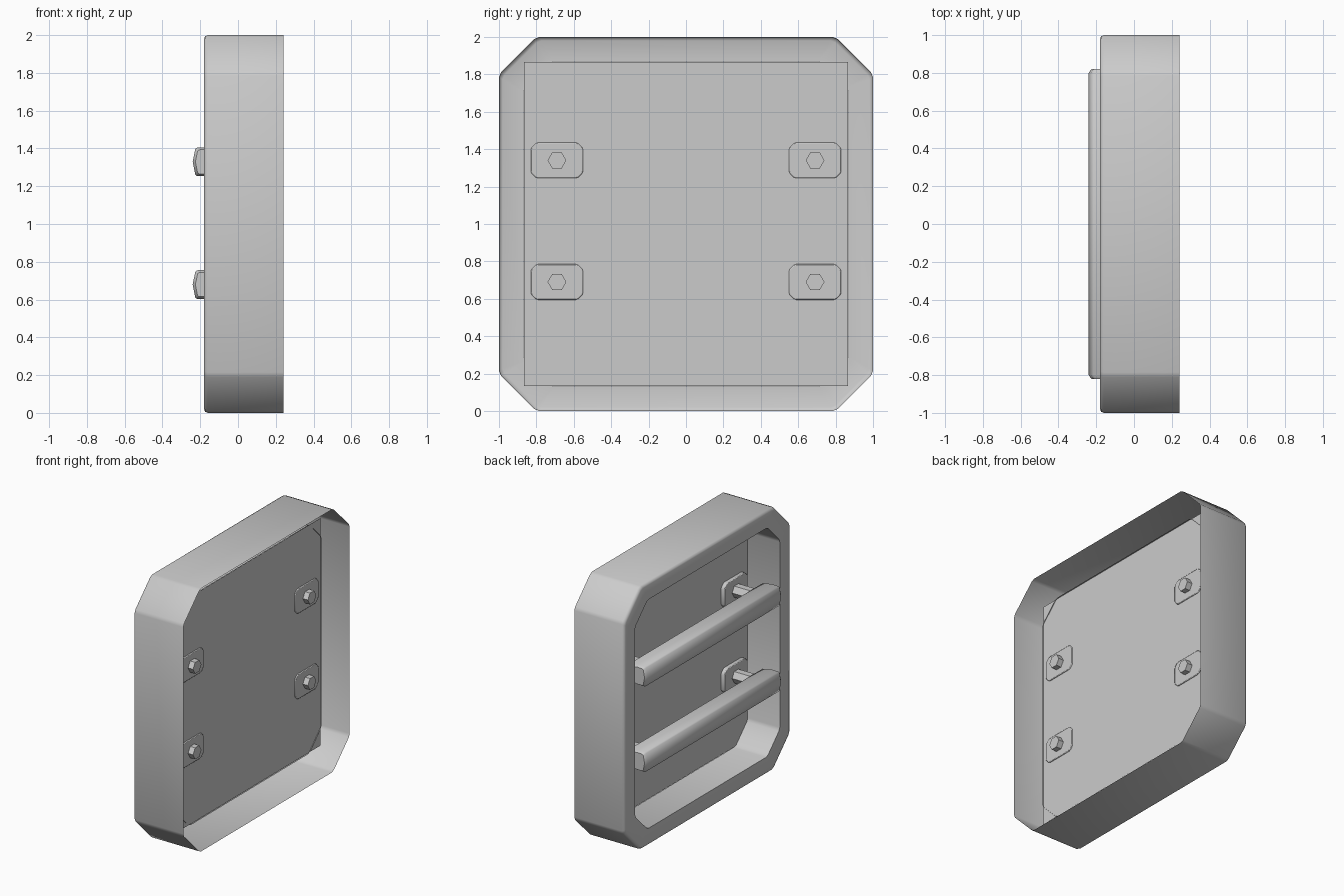
import bpy, bmesh, math
from mathutils import Vector

if "Cube" in bpy.data.objects:
    bpy.data.objects.remove(bpy.data.objects["Cube"])

PANEL_X = 0.09
BAR_Z = (0.68, 1.33)


def finish(name, bm, angle=40, bevel=0.0):
    mesh = bpy.data.meshes.new(name)
    bmesh.ops.recalc_face_normals(bm, faces=bm.faces)
    bm.to_mesh(mesh)
    bm.free()
    ob = bpy.data.objects.new(name, mesh)
    bpy.context.collection.objects.link(ob)
    if bevel:
        mod = ob.modifiers.new("soft_edges", 'BEVEL')
        mod.width, mod.segments, mod.limit_method = bevel, 2, 'ANGLE'
    bpy.ops.object.select_all(action='DESELECT')
    ob.select_set(True)
    bpy.context.view_layer.objects.active = ob
    bpy.ops.object.shade_smooth_by_angle(angle=math.radians(angle))
    return ob


def cut_rectangle(half_y, half_z, cut, soft=0.0):
    """Rectangle with cut corners; soft splits every corner into two points."""
    a, b = half_y, half_z
    pts = [Vector(p) for p in (
        (a, -b + cut), (a, b - cut), (a - cut, b), (-a + cut, b),
        (-a, b - cut), (-a, -b + cut), (-a + cut, -b), (a - cut, -b))]
    if not soft:
        return pts
    out = []
    for i, p in enumerate(pts):
        for q in (pts[i - 1], pts[(i + 1) % 8]):
            out.append(p + (q - p).normalized() * soft)
    return out


def skin(bm, loops, caps=False):
    """Join a series of equal closed loops with quads."""
    rings = [[bm.verts.new(p) for p in loop] for loop in loops]
    n = len(rings[0])
    for r, s in zip(rings, rings[1:]):
        for i in range(n):
            j = (i + 1) % n
            bm.faces.new((r[i], r[j], s[j], s[i]))
    if caps:
        bm.faces.new(rings[0])
        bm.faces.new(rings[-1])


# Open-backed frame: outer wall, softened front rim, inner wall
bm = bmesh.new()
sections = [(0.24, 1.0, 0.2), (-0.16, 1.0, 0.2), (-0.174, 0.994, 0.198),
            (-0.18, 0.98, 0.192), (-0.18, 0.87, 0.15), (PANEL_X + 0.005, 0.87, 0.15)]
skin(bm, [[(x, p.x, 1 + p.y) for p in cut_rectangle(h, h, c, 0.015)]
          for x, h, c in sections])
finish("frame", bm, 50)

# Square back panel
bm = bmesh.new()
h = 0.865
bm.faces.new([bm.verts.new((PANEL_X, y, 1 + z))
              for y, z in ((-h, -h), (h, -h), (h, h), (-h, h))])
finish("back_panel", bm)

# Bar cross-section (x, z)
profile = [(-0.24, 0.0), (-0.226, 0.068), (-0.215, 0.075), (-0.16, 0.077),
           (-0.085, 0.062), (-0.065, 0.045), (-0.06, 0.0),
           (-0.065, -0.045), (-0.085, -0.062), (-0.16, -0.077),
           (-0.215, -0.077), (-0.226, -0.07)]

for k, z0 in enumerate(BAR_Z):
    level = ("lower", "upper")[k]

    # Horizontal bar with tapered ends
    bm = bmesh.new()
    skin(bm, [[(-0.15 + (x + 0.15) * s, y, z0 + z * s) for x, z in profile]
              for y, s in ((-0.82, 0.84), (-0.80, 1), (0.80, 1), (0.82, 0.84))], caps=True)
    finish(level + "_bar", bm, 50)

    for side, tag in ((-1, "left"), (1, "right")):
        y0 = side * 0.69

        # Mounting plate on the panel
        bm = bmesh.new()
        outline = cut_rectangle(0.14, 0.095, 0.03, 0.008)
        skin(bm, [[(x, y0 + p.x, z0 + 0.01 + p.y) for p in outline]
                  for x in (PANEL_X - 0.03, PANEL_X + 0.008)], caps=True)
        finish(f"{level}_{tag}_mounting_plate", bm, 40, 0.005)

        # Six-sided post from the bar through the panel
        bm = bmesh.new()
        ring = [(0.05 * math.cos(i * math.pi / 3), 0.05 * math.sin(i * math.pi / 3))
                for i in range(6)]
        skin(bm, [[(x, y0 + y, z0 + 0.01 + z) for y, z in ring]
                  for x in (-0.1, PANEL_X + 0.05)], caps=True)
        finish(f"{level}_{tag}_post", bm, 30)
